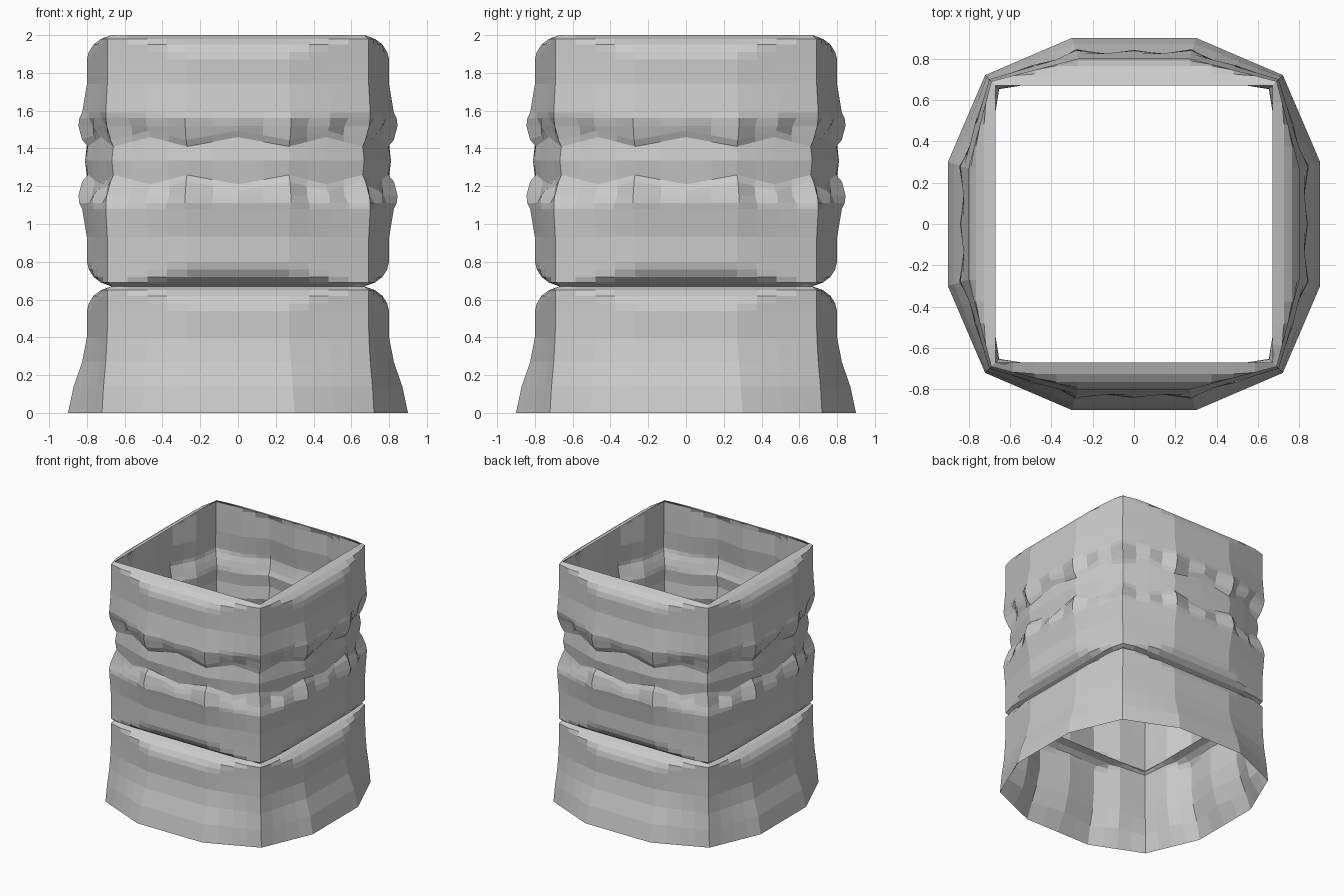
import bpy, bmesh
from mathutils import Vector

if "Cube" in bpy.data.objects:
    bpy.data.objects.remove(bpy.data.objects["Cube"])

SUB = 4            # subdivisions of each side of the twelve-sided outline
N = 12 * SUB

# z, half width, corner, flat half length, square limit, bead depth, scallop height
LOWER = [(0, .90, .72, .30, 2, 0, 0), (.14, .87, .712, .29, 2, 0, 0),
         (.27, .825, .70, .28, 2, 0, 0), (.40, .80, .693, .27, 2, 0, 0),
         (.54, .80, .69, .27, .80, 0, 0)]
WAIST = [(.58, .79), (.62, .765), (.65, .725), (.67, .67),
         (.69, .725), (.72, .765), (.76, .79), (.80, .80)]
HALF_BEADS = [(.93, .80, .692, .27, 2, 0, 0), (1.08, .825, .70, .275, 2, 0, 0),
              (1.11, .84, .70, .28, 2, .02, 0), (1.15, .845, .695, .28, 2, .045, 0),
              (1.20, .825, .675, .275, 2, .03, .025), (1.235, .795, .66, .27, 2, 0, .025)]
TOP = [(1.87, .80), (1.91, .79), (1.95, .765), (1.98, .725), (2.0, .67)]


def clip(pairs):
    return [(z, .80, .69, .27, lim, 0, 0) for z, lim in pairs]


ROWS = LOWER + clip(WAIST) + HALF_BEADS + [(1.335, .81, .668, .27, 2, 0, 0)]
ROWS += [(2.67 - z, s, c, m, l, b, -h) for z, s, c, m, l, b, h in reversed(HALF_BEADS)]
ROWS += clip(TOP)


def ring(row, inner=False):
    """Twelve-sided outline, cut by a square where the body pulls in."""
    z, s, c, m, lim, bead, scallop = row
    corners = []
    for a, b in ((1, 0), (0, 1), (-1, 0), (0, -1)):
        for u, v in ((s, -m), (s, m), (c, c)):
            corners.append(Vector((a * u - b * v, b * u + a * v)))
    pts = []
    for i in range(N):
        k, f = divmod(i, SUB)
        p = corners[k].lerp(corners[(k + 1) % 12], f / SUB)
        wave = (0, .5, 1, .5)[i % 4]
        if inner:
            if z not in (0, .67, 2.0):
                p *= 1 - .012 - .045 * wave - bead * .6
        else:
            p *= 1 - bead * (0, 1, .1, 1)[i % 4]
        x = max(-lim, min(lim, p.x))
        y = max(-lim, min(lim, p.y))
        pts.append((x, y, z + scallop * (1 - 2 * wave) * (0 if inner else 1)))
    return pts


def sleeve(name, inner=False):
    bm = bmesh.new()
    rings = [[bm.verts.new(p) for p in ring(r, inner)] for r in ROWS]
    for lo, hi in zip(rings, rings[1:]):
        for i in range(N):
            j = (i + 1) % N
            q = (lo[i], lo[j], hi[j], hi[i])
            bm.faces.new(q[::-1] if inner else q)
    me = bpy.data.meshes.new(name)
    bm.to_mesh(me)
    bm.free()
    ob = bpy.data.objects.new(name, me)
    bpy.context.collection.objects.link(ob)


# Outer wall with waist and beaded bands
sleeve("outer_wall")
# Fluted inside wall, meeting the outer wall at both rims
sleeve("fluted_lining", inner=True)
